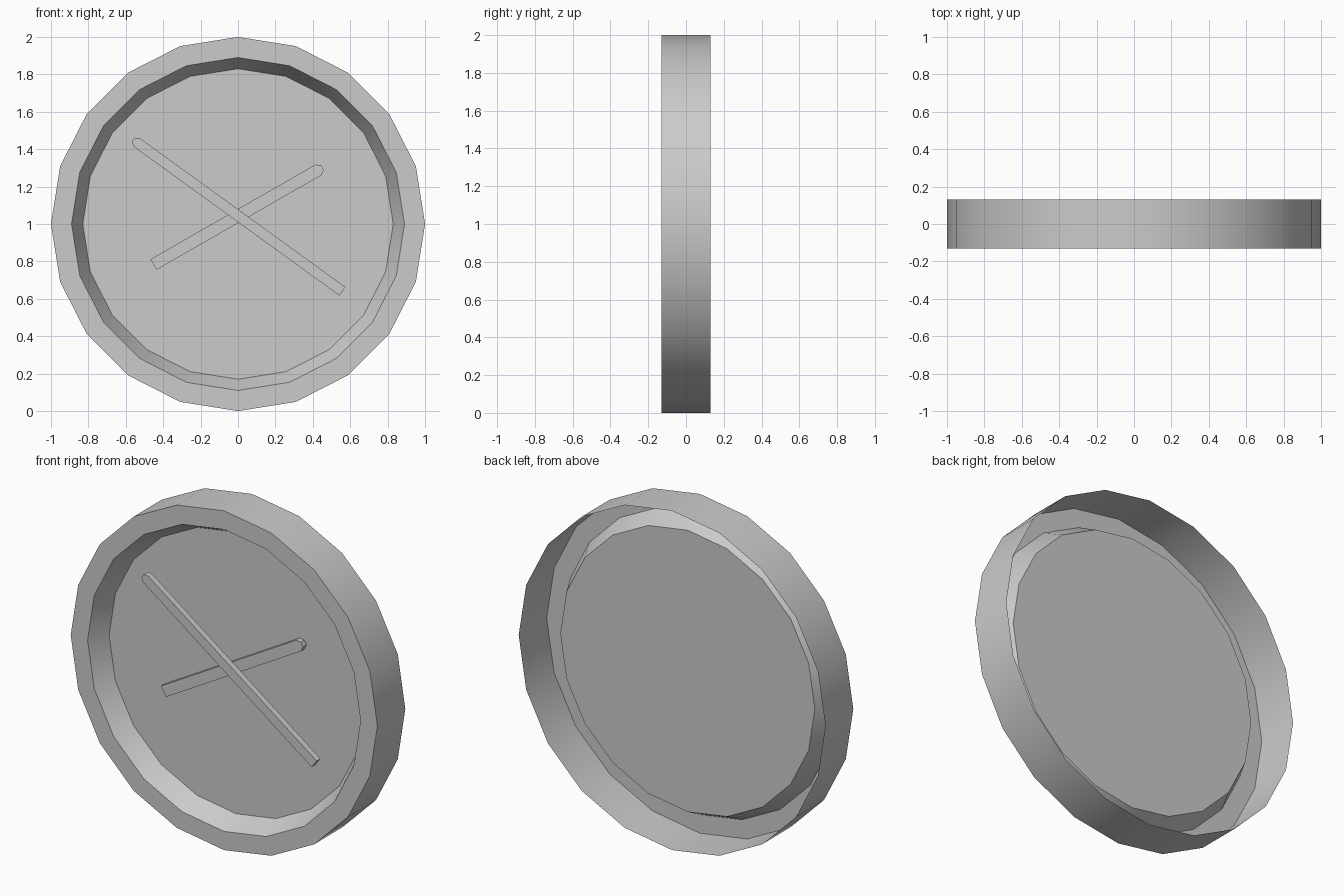
import bpy, bmesh, math
from mathutils import Vector

if "Cube" in bpy.data.objects:
    bpy.data.objects.remove(bpy.data.objects["Cube"])

SIDES = 20
CENTRE_Z = 1.0


def finish(name, bm, smooth=False):
    mesh = bpy.data.meshes.new(name)
    bm.to_mesh(mesh)
    bm.free()
    obj = bpy.data.objects.new(name, mesh)
    bpy.context.collection.objects.link(obj)
    if smooth:
        bpy.ops.object.select_all(action='DESELECT')
        obj.select_set(True)
        bpy.context.view_layer.objects.active = obj
        bpy.ops.object.shade_smooth_by_angle(angle=math.radians(25))
    return obj


def lathe(name, profile, cap_end=False):
    """Turn (radius, y) points around the clock axis, back to front."""
    bm = bmesh.new()
    rings = []
    for r, y in profile:
        rings.append([bm.verts.new((r * math.cos(i * math.tau / SIDES), y,
                                    CENTRE_Z + r * math.sin(i * math.tau / SIDES)))
                      for i in range(SIDES)])
    for a, b in zip(rings, rings[1:]):
        for i in range(SIDES):
            j = (i + 1) % SIDES
            bm.faces.new((a[i], b[i], b[j], a[j]))
    if cap_end:
        bm.faces.new(rings[-1])
    return finish(name, bm, smooth=True)


def hand(name, tail, tip, width, front, back):
    """Thin bar with a square tail and a chamfered tip."""
    tail, tip = Vector(tail), Vector(tip)
    along = (tip - tail).normalized()
    side = Vector((-along.y, along.x))
    h, c = width / 2, width * 0.4
    outline = [tail - side * h, tip - along * c - side * h, tip - side * h * 0.45,
               tip + side * h * 0.45, tip - along * c + side * h, tail + side * h]
    bm = bmesh.new()
    face = bm.faces.new([bm.verts.new((p.x, front, p.y)) for p in outline])
    ext = bmesh.ops.extrude_face_region(bm, geom=[face], use_keep_orig=True)
    verts = [g for g in ext['geom'] if isinstance(g, bmesh.types.BMVert)]
    bmesh.ops.translate(bm, verts=verts, vec=(0, back - front, 0))
    bmesh.ops.recalc_face_normals(bm, faces=bm.faces)
    return finish(name, bm)


# Case: open at the back, flat front rim, sloping inner wall, dial
lathe("clock_case", [(1.0, 0.13), (1.0, -0.13), (0.89, -0.13), (0.83, -0.015)],
      cap_end=True)

# Hands: the long one passes in front of the short one
hand("hour_hand", (-0.452, 0.783), (0.452, 1.302), 0.065, -0.05, -0.018)
hand("minute_hand", (0.558, 0.64), (-0.56, 1.45), 0.056, -0.088, -0.052)
